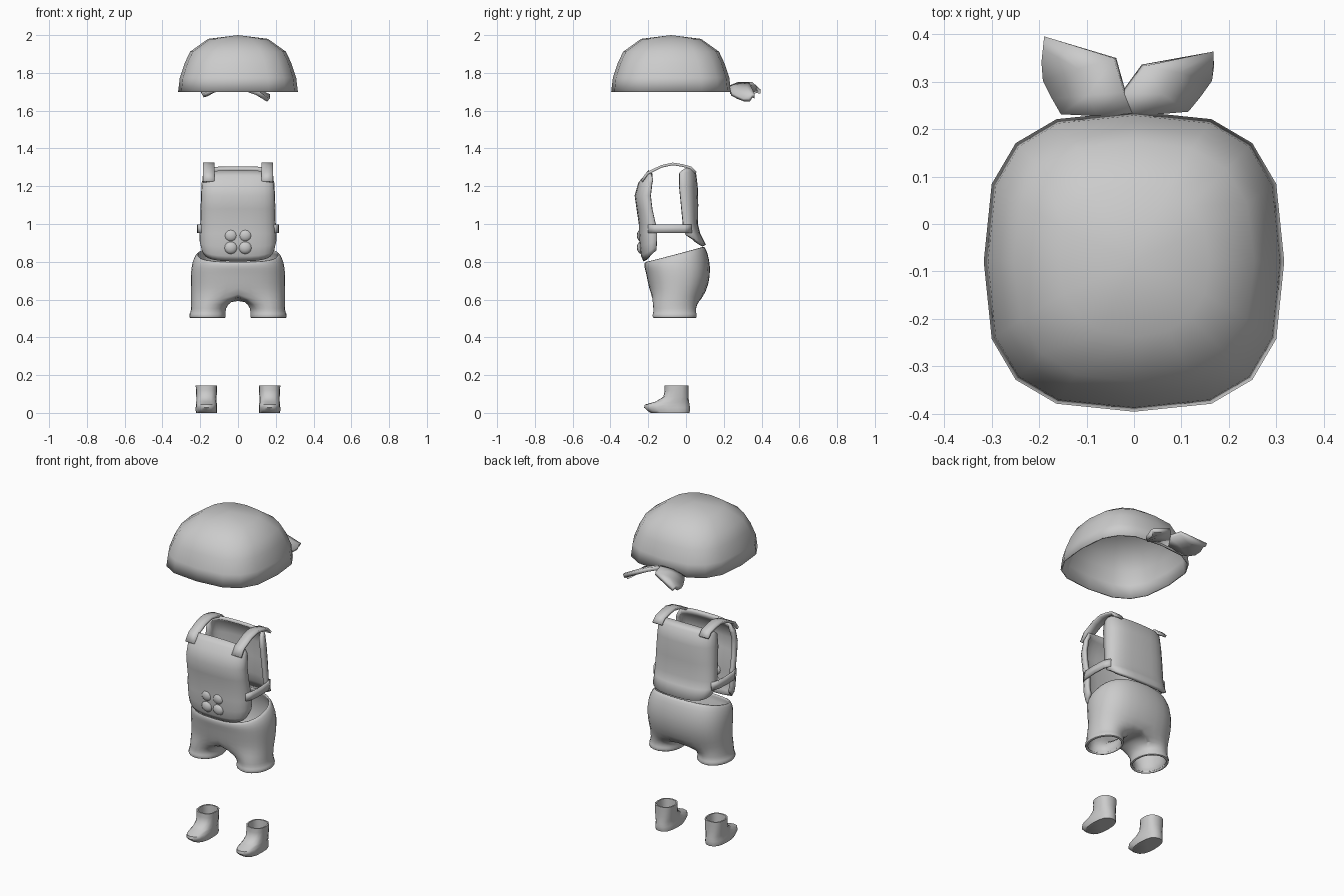
import bpy, bmesh, math
from math import sin, cos, pi, radians

if "Cube" in bpy.data.objects:
    bpy.data.objects.remove(bpy.data.objects["Cube"])

cloth = bpy.data.materials.new("plain grey")
cloth.diffuse_color = (0.6, 0.6, 0.6, 1)
cloth.use_nodes = True
cloth.node_tree.nodes["Principled BSDF"].inputs["Base Color"].default_value = cloth.diffuse_color


def spow(v, p):
    return math.copysign(abs(v) ** p, v)


def make(name, verts, faces, thick=0, offset=-1, mirror=False, subdiv=0, angle=50):
    """Mesh object with optional mirror, wall thickness and smoothing."""
    me = bpy.data.meshes.new(name)
    me.from_pydata(verts, [], faces)
    bm = bmesh.new()
    bm.from_mesh(me)
    bmesh.ops.remove_doubles(bm, verts=bm.verts, dist=0.0005)
    bmesh.ops.recalc_face_normals(bm, faces=bm.faces)
    bm.to_mesh(me)
    bm.free()
    ob = bpy.data.objects.new(name, me)
    bpy.context.collection.objects.link(ob)
    me.materials.append(cloth)
    if mirror:
        m = ob.modifiers.new("mirror", 'MIRROR')
        m.merge_threshold = 0.001
    if thick:
        s = ob.modifiers.new("wall", 'SOLIDIFY')
        s.thickness, s.offset = thick, offset
    if subdiv:
        ob.modifiers.new("round", 'SUBSURF').levels = subdiv
        ob.modifiers["round"].render_levels = subdiv
    bpy.context.view_layer.objects.active = ob
    ob.select_set(True)
    bpy.ops.object.shade_smooth_by_angle(angle=radians(angle))
    ob.select_set(False)
    return ob


def strips(rows, cols, closed):
    """Quads joining consecutive rows of points."""
    n = cols if closed else cols - 1
    return [(r * cols + k, r * cols + (k + 1) % cols,
             (r + 1) * cols + (k + 1) % cols, (r + 1) * cols + k)
            for r in range(rows - 1) for k in range(n)]


def ring(cx, cy, rx, ry, z, n=2.0, count=16):
    return [(cx + rx * spow(cos(2 * pi * k / count), 2 / n),
             cy + ry * spow(sin(2 * pi * k / count), 2 / n), z) for k in range(count)]


# Head wrap: open dome with a squarish outline
dome = [(1.70, .317, 2.9), (1.775, .308, 2.9), (1.85, .283, 2.8),
        (1.912, .254, 2.6), (1.98, .159, 2.3)]
pts = [p for z, r, n in dome for p in ring(0, -.079, r, r, z, n)]
faces = strips(len(dome), 16, True)
pts.append((0, -.079, 2.0))
faces += [(64 + k, 64 + (k + 1) % 16, 80) for k in range(16)]
make("head_wrap", pts, faces, .008, angle=60)


# Two knotted tails behind the head wrap: outer edge and inner edge of each sheet
def tail(name, outer, inner):
    rows = []
    for a, b in zip(outer, inner):
        mid = [(p + q) / 2 for p, q in zip(a, b)]
        mid[2] += .012
        rows += [a, tuple(mid), b]
    make(name, rows, strips(len(outer), 3, False), .022, 0, angle=35)


tail("left_tail",
     [(-.15, .232, 1.70), (-.168, .265, 1.685), (-.187, .305, 1.68), (-.19, .345, 1.685)],
     [(0, .228, 1.72), (-.02, .28, 1.742), (-.04, .35, 1.742), (-.187, .395, 1.70)])
tail("right_tail",
     [(.11, .238, 1.69), (.135, .27, 1.672), (.158, .305, 1.657), (.162, .335, 1.657)],
     [(-.05, .228, 1.72), (-.02, .28, 1.742), (.02, .335, 1.742), (.163, .363, 1.675)])


# Body panel: rows of (z, half width, centre y, side y), sides of a row may be lifted
def panel(name, rows, thick):
    pts, cols = [], 15
    for z, hw, yc, ye, lift in rows:
        for k in range(cols):
            t = -pi / 2 + pi * k / (cols - 1)
            c = abs(cos(t)) ** .7
            pts.append((hw * spow(sin(t), .7), ye + (yc - ye) * c, z + lift * (1 - c)))
    return make(name, pts, strips(len(rows), cols, False), thick, angle=60)


front = [(1.285, .175, -.20, -.18, -.03), (1.255, .185, -.222, -.175, -.02),
         (1.22, .192, -.252, -.18, 0), (1.15, .196, -.272, -.188, 0),
         (1.08, .198, -.262, -.18, 0), (1.0, .2, -.25, -.162, 0),
         (.95, .203, -.25, -.155, 0), (.88, .203, -.245, -.155, .03),
         (.83, .196, -.238, -.155, .05), (.802, .186, -.225, -.155, .06)]
back = [(1.305, .175, .015, -.02, -.02), (1.28, .185, .052, -.035, -.01),
        (1.2, .192, .062, -.035, 0), (1.1, .196, .065, -.025, 0),
        (1.0, .2, .063, -.015, 0), (.95, .2, .075, -.01, .02),
        (.89, .195, .105, 0, .05)]
panel("front_panel", front, .02)
panel("back_panel", back, .02)

# Moulded muscle pads on the lower front
for side in (-1, 1):
    for i, z in enumerate((.94, .875)):
        bpy.ops.mesh.primitive_uv_sphere_add(segments=12, ring_count=8, radius=1,
                                             location=(side * .038, -.236, z))
        pad = bpy.context.object
        pad.name = "belly_pad"
        pad.scale = (.036, .024, .034)
        pad.data.materials.append(cloth)
        bpy.ops.object.shade_smooth_by_angle(angle=radians(60))
        pad.select_set(False)

# Shoulder straps and side belts, mirrored to both sides
path = [(-.235, 1.225), (-.205, 1.268), (-.13, 1.305), (-.07, 1.318), (-.02, 1.310),
        (.025, 1.298), (.052, 1.27)]
make("shoulder_straps", [(x, y, z) for y, z in path for x in (.125, .155, .185)],
     strips(len(path), 3, False), .014, 0, True)
belt = [(.19, -.20), (.208, -.16), (.212, -.08), (.208, -.01), (.19, .03)]
make("side_belts", [(x, y, z) for x, y in belt for z in (.952, .998)],
     strips(len(belt), 2, False), .012, 0, True)

# Shorts: one half, hip rows open along the middle and then a closed leg tube
pts, faces = [], []
hips = [(.80, .885, .222, -.223, .10), (.772, .85, .243, -.225, .118),
        (.75, .77, .254, -.217, .135), (.69, .68, .254, -.205, .125),
        (.635, .60, .252, -.192, .09)]
for zf, zb, a, yf, yb in hips:
    for k in range(16):
        if k <= 8:
            t = -pi / 2 + pi * k / 8
            x = a * abs(cos(t)) ** .75 if 0 < k < 8 else 0
            f = (1 + spow(sin(t), .85)) / 2
        else:
            x, f = 0, 1 - (k - 8) / 8
        pts.append((x, yf + (yb - yf) * f, zf + (zb - zf) * f))
legs = [(.57, .157, .096, .122), (.535, .16, .094, .118), (.522, .164, .1, .125),
        (.502, .164, .1, .125), (.5, .162, .085, .108)]
for z, cx, rx, ry in legs:
    for k in range(16):
        t = radians(-130 + 260 * k / 8 if k <= 8 else 130 + 100 * (k - 8) / 8)
        pts.append((cx + rx * cos(t), -.06 + ry * sin(t), z))
for r in range(len(hips) + len(legs) - 1):
    for k in range(16 if r >= len(hips) - 1 else 8):
        n = (k + 1) % 16
        faces.append((r * 16 + k, r * 16 + n, r * 16 + 16 + n, r * 16 + 16 + k))
make("shorts", pts, faces, .014, -1, True, 1, 60)

# Boots: stacked sections of (z, heel y, toe y, half width), hollow at the top
for name, side in (("left_boot", -1), ("right_boot", 1)):
    rows = [(0, .018, -.188, .055), (.012, .021, -.205, .057), (.028, .021, -.222, .057),
            (.044, .019, -.218, .055), (.06, .016, -.16, .054), (.085, .013, -.12, .054),
            (.12, .013, -.113, .056), (.145, .013, -.113, .057), (.145, .005, -.105, .049),
            (.06, .003, -.10, .046)]
    pts = [p for z, yb, yf, hw in rows
           for p in ring(side * .167, (yb + yf) / 2, hw, (yb - yf) / 2, z, 2.5)]
    faces = strips(len(rows), 16, True)
    faces += [tuple(range(16)), tuple(range(144, 160))]
    make(name, pts, faces, angle=50)
